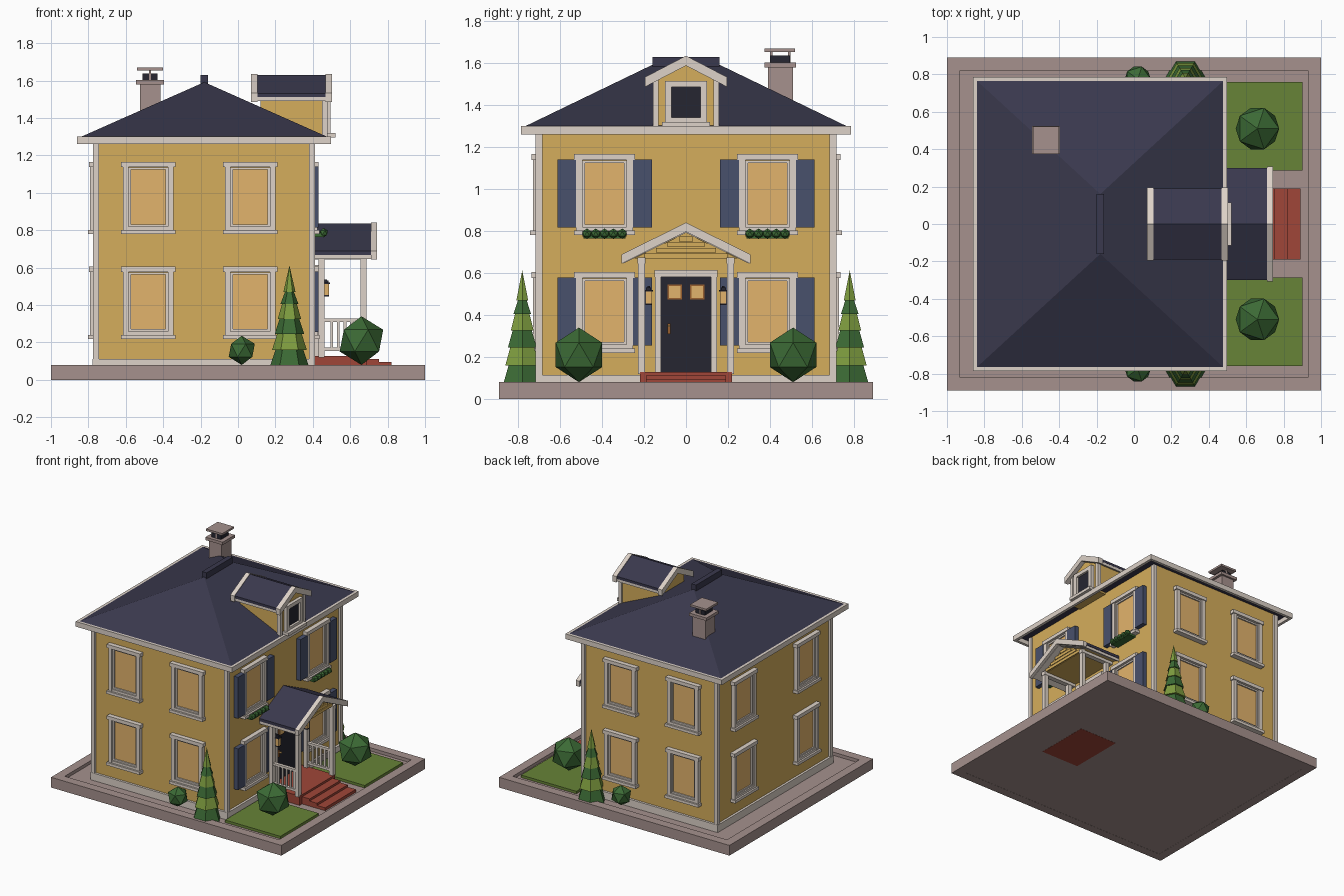
import bpy, bmesh
from math import radians
from mathutils import Matrix, Vector

if "Cube" in bpy.data.objects:
    bpy.data.objects.remove(bpy.data.objects["Cube"])


def mat(name, r, g, b):
    m = bpy.data.materials.new(name)
    m.diffuse_color = [(c / 255) ** 2.2 for c in (r, g, b)] + [1]
    m.use_nodes = True
    m.node_tree.nodes["Principled BSDF"].inputs["Base Color"].default_value = m.diffuse_color
    return m


YELLOW = mat("yellow", 212, 172, 92)
CREAM = mat("cream", 220, 209, 199)
STONE = mat("stone", 164, 144, 140)
SLATE = mat("slate", 60, 59, 78)
DARK = mat("dark", 42, 42, 52)
GLOW = mat("glow", 226, 178, 108)
SHUT = mat("shutter_blue", 74, 82, 108)
BRICK = mat("brick", 158, 72, 59)
LAWN = mat("lawn", 103, 130, 58)
BUSH = mat("bush", 62, 106, 56)
LEAF = mat("light_leaf", 125, 155, 65)
WOOD = mat("wood", 150, 95, 50)


def finish(name, bm, mats, M=None):
    if M:
        bm.transform(M)
    bmesh.ops.recalc_face_normals(bm, faces=bm.faces)
    me = bpy.data.meshes.new(name)
    bm.to_mesh(me)
    bm.free()
    for m in mats:
        me.materials.append(m)
    ob = bpy.data.objects.new(name, me)
    bpy.context.collection.objects.link(ob)
    return ob


def boxes(name, parts, M=None):
    """One object from boxes given as x0, x1, y0, y1, z0, z1, material."""
    bm, mats = bmesh.new(), []
    for x0, x1, y0, y1, z0, z1, m in parts:
        if m not in mats:
            mats.append(m)
        T = Matrix.Translation(((x0 + x1) / 2, (y0 + y1) / 2, (z0 + z1) / 2))
        S = Matrix.Diagonal((abs(x1 - x0), abs(y1 - y0), abs(z1 - z0), 1))
        r = bmesh.ops.create_cube(bm, size=1, matrix=T @ S)
        for f in {f for v in r["verts"] for f in v.link_faces}:
            f.material_index = mats.index(m)
    return finish(name, bm, mats, M)


def prism(name, pts, x0, x1, m):
    """Profile of (y, z) points run along x."""
    bm = bmesh.new()
    f = bm.faces.new([bm.verts.new((x0, y, z)) for y, z in pts])
    r = bmesh.ops.extrude_face_region(bm, geom=[f])
    bmesh.ops.translate(bm, vec=(x1 - x0, 0, 0),
                        verts=[v for v in r["geom"] if isinstance(v, bmesh.types.BMVert)])
    return finish(name, bm, [m])


def chevron(name, w, ze, zp, t, x0, x1, m):
    prism(name, [(-w, ze), (0, zp), (w, ze), (w, ze - t), (0, zp - t), (-w, ze - t)], x0, x1, m)


def balls(name, centres, r, m):
    bm = bmesh.new()
    for c in centres:
        bmesh.ops.create_icosphere(bm, subdivisions=1, radius=r, matrix=Matrix.Translation(c))
    finish(name, bm, [m])


def ring(x0, x1, y0, y1, z0, z1, t, m):
    return [(x0, x1, y0, y0 + t, z0, z1, m), (x0, x1, y1 - t, y1, z0, z1, m),
            (x0, x0 + t, y0 + t, y1 - t, z0, z1, m), (x1 - t, x1, y0 + t, y1 - t, z0, z1, m)]


def place(x, y, z, deg):
    return Matrix.Translation((x, y, z)) @ Matrix.Rotation(radians(deg), 4, 'Z')


# plinth with a raised rim, and lawns
boxes("plinth", [(-.97, .97, -.86, .86, .001, .055, STONE)]
      + ring(-1, 1, -.89, .89, 0, .08, .07, STONE))
for s in (-1, 1):
    boxes("lawn", [(.42, .9, s * .285, s * .76, .05, .075, LAWN)])

# house body, skirt and corner posts
X0, X1, Y = -.76, .395, .70
boxes("walls", [(X0, X1, -Y, Y, .05, 1.29, YELLOW)])
boxes("skirt", [(X0 - .018, X1 + .018, -Y - .018, Y + .018, .05, .113, CREAM)])
boxes("corner_posts", [(x - .016, x + .016, y - .016, y + .016, .05, 1.28, CREAM)
                       for x in (X0, X1) for y in (-Y, Y)])

# hip roof with fascia and ridge cap
bm = bmesh.new()
for p in [(x, y, 1.295) for x in (-.85, .488) for y in (-.775, .775)] + \
         [(-.18, -.16, 1.592), (-.18, .16, 1.592)]:
    bm.verts.new(p)
bmesh.ops.convex_hull(bm, input=bm.verts)
finish("hip_roof", bm, [SLATE])
boxes("fascia", ring(-.86, .497, -.785, .785, 1.26, 1.3, .022, CREAM))
boxes("ridge_cap", [(-.2, -.16, -.16, .16, 1.57, 1.63, SLATE)])

# chimney
boxes("chimney", [(-.525, -.415, .39, .51, 1.35, 1.58, STONE),
                  (-.545, -.395, .375, .525, 1.58, 1.603, STONE),
                  (-.51, -.43, .402, .495, 1.603, 1.637, DARK),
                  (-.476, -.464, .40, .412, 1.6, 1.655, STONE),
                  (-.476, -.464, .485, .497, 1.6, 1.655, STONE),
                  (-.54, -.4, .375, .52, 1.653, 1.669, STONE)])


# windows: local x along the wall, -y outward, z up from the centre
def window(M):
    h, w = .158, .105
    boxes("window", [(-w, w, -.008, .01, -h, h, GLOW),
                     (-w - .03, -w, -.03, .01, -h - .03, h + .025, CREAM),
                     (w, w + .03, -.03, .01, -h - .03, h + .025, CREAM),
                     (-w - .04, w + .04, -.036, .01, h + .002, h + .03, CREAM),
                     (-w, w, -.028, .01, -h - .03, -h, CREAM),
                     (-w - .04, w + .04, -.042, .01, -h - .04, -h - .018, CREAM),
                     (-w, -w + .012, -.018, .01, -h, h, CREAM),
                     (w - .012, w, -.018, .01, -h, h, CREAM),
                     (-w, w, -.018, .01, h - .012, h, CREAM),
                     (-w, w, -.018, .01, -h, -h + .012, CREAM)], M)


for z in (.417, .978):
    for x in (-.48, .065):
        window(place(x, -Y, z, 0))
        window(place(x, Y, z, 180))
    for y in (-.388, .388):
        window(place(X0, y, z, -90))
        M = place(X1, y, z, 90)
        window(M)
        boxes("shutters", [(s * .136, s * .225, -.035, .01, -.162, .162, SHUT) for s in (-1, 1)], M)

# window planters on the upper entrance side
for s in (-1, 1):
    boxes("planter", [(.39, .46, s * .388 - .1, s * .388 + .1, .765, .785, BUSH)])
    balls("planter_leaves", [(.458, s * .388 + (i - 2) * .042, .787) for i in range(5)], .025, BUSH)

# dormer
prism("dormer_body", [(-.145, 1.28), (.145, 1.28), (.145, 1.52), (0, 1.59), (-.145, 1.52)], .12, .468, YELLOW)
boxes("dormer_posts", [(.448, .478, s * .13, s * .157, 1.29, 1.52, CREAM) for s in (-1, 1)])
chevron("dormer_roof", .19, 1.532, 1.63, .02, .1, .48, SLATE)
chevron("dormer_eaves", .188, 1.513, 1.611, .022, .1, .48, CREAM)
for x in (.07, .467):
    chevron("dormer_rake", .196, 1.533, 1.635, .047, x, x + .035, CREAM)
boxes("dormer_window", [(.46, .476, -.07, .07, 1.33, 1.49, DARK),
                        (.46, .495, -.1, -.068, 1.31, 1.515, CREAM),
                        (.46, .495, .068, .1, 1.31, 1.515, CREAM),
                        (.46, .493, -.1, .1, 1.485, 1.515, CREAM),
                        (.46, .493, -.1, .1, 1.315, 1.34, CREAM),
                        (.46, .52, -.115, .115, 1.297, 1.32, CREAM)])

# porch deck and steps
boxes("porch_deck", [(.36, .69, -.22, .22, 0, .128, BRICK)])
boxes("steps", [(.68, .755, -.19, .19, .05, .112, BRICK),
                (.68, .82, -.19, .19, .05, .095, BRICK),
                (.68, .89, -.19, .19, .05, .078, BRICK)])

# porch posts, beams and railings
for s in (-1, 1):
    rail = [(x, x + .032, s * .196, s * .229, .12, .67, CREAM) for x in (.43, .655)]
    rail += [(.4, .69, s * .193, s * .232, .645, .675, CREAM)]
    rail += [(.45, .67, s * .2, s * .225, z, z + .018, CREAM) for z in (.155, .31)]
    rail += [(x, x + .014, s * .206, s * .22, .16, .32, CREAM) for x in (.495, .53, .565, .60, .633)]
    boxes("porch_side", rail)

# porch roof with boarded gable
chevron("porch_roof", .3, .69, .836, .022, .39, .72, SLATE)
chevron("porch_eaves", .297, .668, .814, .022, .39, .72, CREAM)
chevron("porch_rake", .307, .688, .841, .044, .71, .742, CREAM)
prism("porch_gable", [(-.25, .668), (.25, .668), (0, .792)], .39, .67, YELLOW)
for i in range(4):
    z = .67 + i * .027
    w = .25 * (.792 - z - .024) / .124
    boxes("gable_board", [(.665, .68, -w, w, z, z + .022, YELLOW)])

# door with frame, panes and knob
door = [(.39, .41, -.12, .12, .12, .585, DARK), (.39, .435, -.15, .15, .582, .615, CREAM)]
for s in (-1, 1):
    door += [(.39, .43, s * .12, s * .148, .12, .6, CREAM),
             (.4, .416, s * .018, s * .088, .473, .545, WOOD),
             (.4, .419, s * .026, s * .08, .481, .537, GLOW)]
door += [(.4, .418, -.088, -.074, .31, .36, WOOD), (.41, .436, -.086, -.076, .342, .352, GLOW)]
boxes("front_door", door)

# wall lanterns
for s in (-1, 1):
    y = s * .178
    boxes("lantern", [(.39, .475, y - .006, y + .006, .525, .537, DARK),
                      (.455, .487, y - .016, y + .016, .455, .512, GLOW),
                      (.45, .492, y - .021, y + .021, .512, .52, DARK),
                      (.459, .483, y - .012, y + .012, .52, .532, DARK),
                      (.455, .487, y - .016, y + .016, .447, .457, DARK)])

# bushes and tiered conifers
TIERS = [(.06, .1, .075), (.16, .086, .066), (.245, .073, .053), (.325, .058, .04), (.405, .045, .024), (.47, .03, 0)]
for s in (-1, 1):
    balls("big_bush", [(.66, s * .51, .21)], .13, BUSH)
    balls("small_bush", [(.02, s * .775, .158)], .078, BUSH)
    bm = bmesh.new()
    for i, (z, r0, r1) in enumerate(TIERS):
        z1 = TIERS[i + 1][0] if i < 5 else .612
        r = bmesh.ops.create_cone(bm, cap_ends=True, segments=6, radius1=r0 * 1.08, radius2=r1, depth=z1 - z,
                                  matrix=Matrix.Translation((.275, s * .78, (z + z1) / 2)) @ Matrix.Rotation(radians(30), 4, 'Z'))
        for f in {f for v in r["verts"] for f in v.link_faces}:
            f.material_index = i % 2
    finish("conifer", bm, [BUSH, LEAF])
